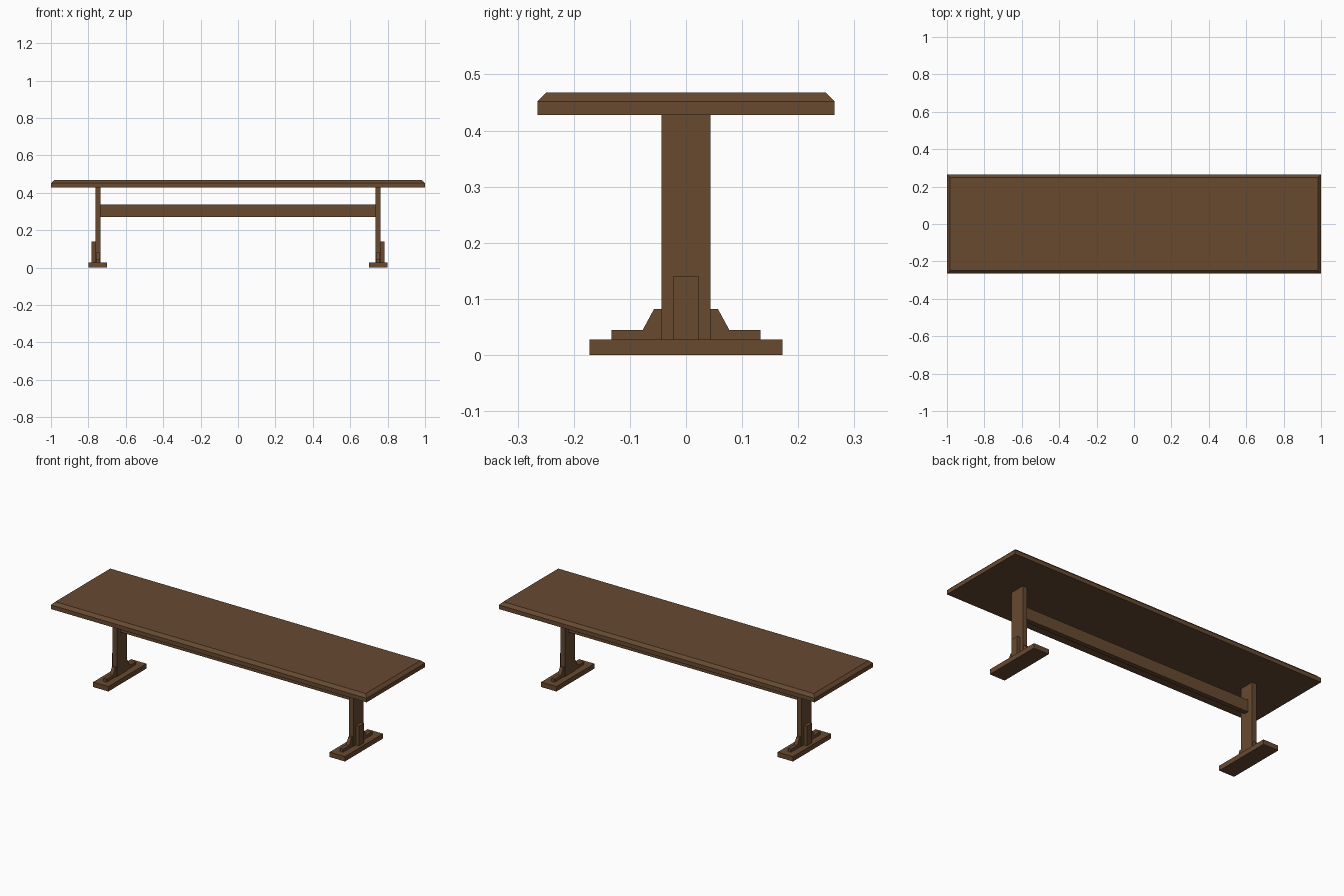
import bpy, bmesh

if "Cube" in bpy.data.objects:
    bpy.data.objects.remove(bpy.data.objects["Cube"])

wood = bpy.data.materials.new("dark_brown_wood")
wood.diffuse_color = (0.135, 0.067, 0.030, 1)
wood.use_nodes = True
wood.node_tree.nodes["Principled BSDF"].inputs["Base Color"].default_value = wood.diffuse_color


def finish(name, bm):
    bmesh.ops.recalc_face_normals(bm, faces=bm.faces[:])
    me = bpy.data.meshes.new(name)
    bm.to_mesh(me)
    bm.free()
    me.materials.append(wood)
    ob = bpy.data.objects.new(name, me)
    bpy.context.collection.objects.link(ob)
    return ob


def box(name, x0, x1, y, z0, z1, chamfer=0):
    """Box centred on y = 0, with optionally chamfered top edges."""
    bm = bmesh.new()
    bmesh.ops.create_cube(bm, size=1)
    for v in bm.verts:
        v.co.x = x0 if v.co.x < 0 else x1
        v.co.y = -y if v.co.y < 0 else y
        v.co.z = z0 if v.co.z < 0 else z1
    if chamfer:
        edges = [e for e in bm.edges if all(v.co.z > z1 - 1e-4 for v in e.verts)]
        bmesh.ops.bevel(bm, geom=edges, offset=chamfer, segments=1,
                        affect='EDGES', profile=0.5)
    return finish(name, bm)


def extrude_x(name, profile, x0, x1):
    """Extrude a (y, z) outline along x."""
    bm = bmesh.new()
    face = bm.faces.new([bm.verts.new((x0, y, z)) for y, z in profile])
    new = bmesh.ops.extrude_face_region(bm, geom=[face])["geom"]
    bmesh.ops.translate(bm, vec=(x1 - x0, 0, 0),
                        verts=[g for g in new if isinstance(g, bmesh.types.BMVert)])
    return finish(name, bm)


# Seat plank and long stretcher
box("seat", -1, 1, 0.265, 0.428, 0.468, chamfer=0.0165)
box("stretcher", -0.736, 0.736, 0.0135, 0.27, 0.338)

# Stepped brace outline, mirrored over y
half = [(0.133, 0.028), (0.133, 0.045), (0.077, 0.045), (0.057, 0.082)]
brace = half + [(-y, z) for y, z in reversed(half)]

# Trestle legs at both ends
for side, s in (("left", -1), ("right", 1)):
    def span(a, b):
        return sorted((s * a, s * b))
    box(side + "_foot", *span(0.701, 0.798), 0.172, 0, 0.028)
    box(side + "_post", *span(0.735, 0.763), 0.044, 0.028, 0.428)
    box(side + "_outer_block", *span(0.763, 0.782), 0.022, 0.028, 0.141)
    extrude_x(side + "_foot_brace", brace, *span(0.739, 0.759))
